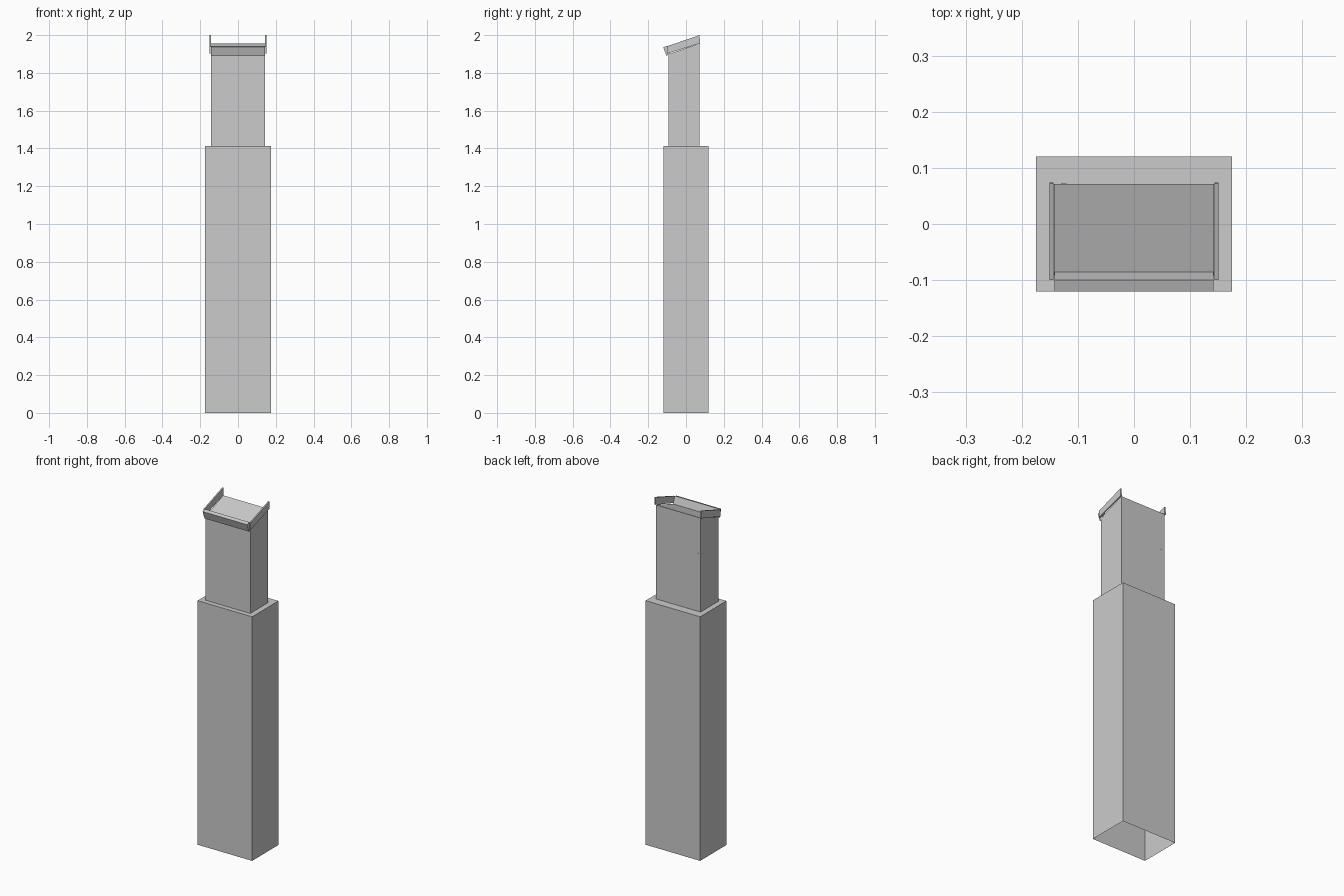
import bpy, bmesh, math

if "Cube" in bpy.data.objects:
    bpy.data.objects.remove(bpy.data.objects["Cube"])


def mesh_object(name, bm):
    bmesh.ops.recalc_face_normals(bm, faces=bm.faces[:])
    me = bpy.data.meshes.new(name)
    bm.to_mesh(me)
    bm.free()
    ob = bpy.data.objects.new(name, me)
    bpy.context.collection.objects.link(ob)
    return ob


def extrude_x(name, profile, x0, x1):
    """Solid made from a (y, z) profile stretched between two x positions."""
    bm = bmesh.new()
    face = bm.faces.new([bm.verts.new((x0, y, z)) for y, z in profile])
    ext = bmesh.ops.extrude_face_region(bm, geom=[face])
    moved = [g for g in ext["geom"] if isinstance(g, bmesh.types.BMVert)]
    bmesh.ops.translate(bm, verts=moved, vec=(x1 - x0, 0, 0))
    # extrusion keeps the start cap only if it is still present
    if not face.is_valid:
        bmesh.ops.holes_fill(bm, edges=bm.edges[:])
    return mesh_object(name, bm)


# Pedestal and neck: one stepped shell, open underneath, with a sloped top
def stepped_shell():
    bm = bmesh.new()

    def ring(hx, y0, y1, z_front, z_back):
        return [bm.verts.new(p) for p in (
            (-hx, y0, z_front), (hx, y0, z_front), (hx, y1, z_back), (-hx, y1, z_back))]

    rings = [ring(0.1745, -0.12, 0.12, 0, 0),
             ring(0.1745, -0.12, 0.12, 1.412, 1.412),
             ring(0.143, -0.092, 0.071, 1.412, 1.412),
             ring(0.143, -0.092, 0.071, 1.899, 1.956)]
    for a, b in zip(rings, rings[1:]):
        for i in range(4):
            j = (i + 1) % 4
            bm.faces.new((a[i], a[j], b[j], b[i]))
    bm.faces.new(rings[-1])
    return mesh_object("pedestal_and_neck", bm)


stepped_shell()

# Side guards along the sloped desk surface
guard = [(-0.100, 1.902), (0.074, 1.957), (0.072, 2.0), (-0.100, 1.941)]
for side, label in ((-1, "left"), (1, "right")):
    extrude_x(label + "_guard", guard, side * 0.1435, side * 0.151)

# Tilted front lip
lip = [(-0.120, 1.936), (-0.100, 1.943), (-0.085, 1.899), (-0.104, 1.890)]
extrude_x("front_lip", lip, -0.142, 0.142)

# Small lock on the back of the neck
bpy.ops.mesh.primitive_cylinder_add(vertices=12, radius=0.005, depth=0.003,
                                    location=(-0.125, 0.071, 1.745),
                                    rotation=(math.pi / 2, 0, 0))
bpy.context.object.name = "back_lock"
